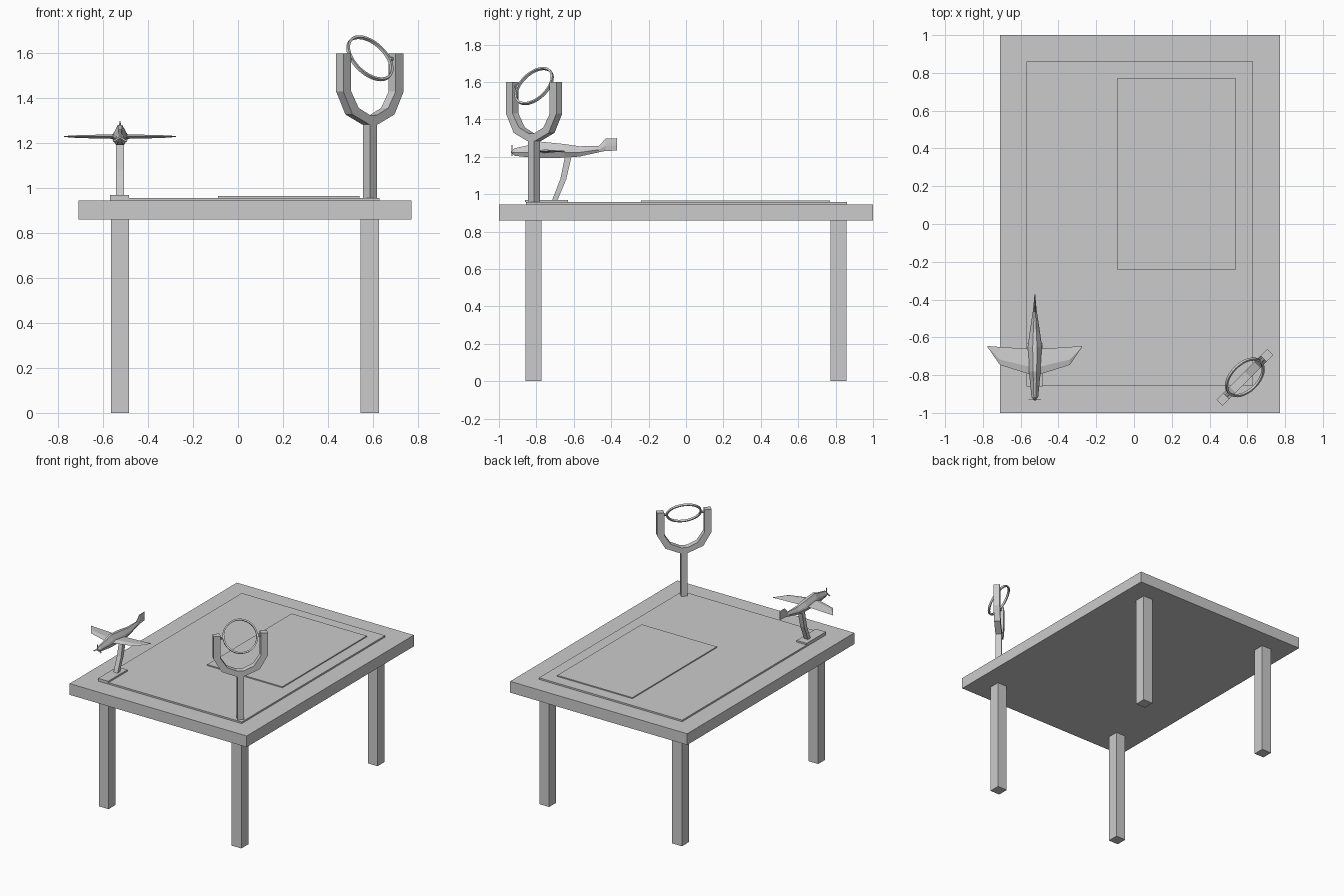
import bpy, bmesh
from math import sin, cos, pi, radians
from mathutils import Matrix, Vector

if "Cube" in bpy.data.objects:
    bpy.data.objects.remove(bpy.data.objects["Cube"])


def loft(name, rings, matrix=None, closed=False):
    """Skin a list of equal-length point rings; cap the ends unless closed."""
    bm = bmesh.new()
    vs = [[bm.verts.new(p) for p in r] for r in rings]
    n = len(rings[0])
    pairs = list(zip(vs, vs[1:])) + ([(vs[-1], vs[0])] if closed else [])
    for a, b in pairs:
        for i in range(n):
            j = (i + 1) % n
            bm.faces.new((a[i], a[j], b[j], b[i]))
    if not closed:
        bm.faces.new(vs[0][::-1])
        bm.faces.new(vs[-1])
    bmesh.ops.recalc_face_normals(bm, faces=bm.faces)
    if matrix:
        bm.transform(matrix)
        bm.normal_update()
    me = bpy.data.meshes.new(name)
    bm.to_mesh(me)
    bm.free()
    ob = bpy.data.objects.new(name, me)
    bpy.context.collection.objects.link(ob)
    return ob


def box(name, x0, x1, y0, y1, z0, z1, matrix=None):
    rect = [(x0, y0), (x1, y0), (x1, y1), (x0, y1)]
    return loft(name, [[(x, y, z) for x, y in rect] for z in (z0, z1)], matrix)


# Table top and legs
box("table_top", -0.71, 0.773, -1, 1, 0.86, 0.945)
for fb, y in (("front", -0.815), ("back", 0.815)):
    for lr, x in (("left", -0.525), ("right", 0.587)):
        box(f"{fb}_{lr}_leg", x - 0.041, x + 0.041, y - 0.042, y + 0.042, 0, 0.86)

# Desk mat and the sheet lying on it
box("desk_mat", -0.57, 0.63, -0.855, 0.86, 0.945, 0.957)
box("sheet", -0.09, 0.54, -0.24, 0.77, 0.957, 0.965)

# Model aircraft stand (local x = 0 on the aircraft axis)
AX = Matrix.Translation((-0.525, 0, 0))
box("aircraft_stand_base", -0.045, 0.04, -0.86, -0.63, 0.957, 0.969, AX)
column = [(-0.717, -0.688, 0.965), (-0.672, -0.64, 1.08), (-0.645, -0.61, 1.21)]
loft("aircraft_stand_column",
     [[(-0.017, a, z), (0.017, a, z), (0.017, b, z), (-0.017, b, z)] for a, b, z in column], AX)

# Fuselage: octagonal sections (y, half width, bottom, top)
sections = [(-0.935, 0.004, 1.222, 1.230), (-0.915, 0.018, 1.205, 1.246),
            (-0.83, 0.026, 1.196, 1.264), (-0.78, 0.032, 1.193, 1.281),
            (-0.65, 0.038, 1.195, 1.268), (-0.57, 0.027, 1.201, 1.256),
            (-0.465, 0.011, 1.224, 1.258), (-0.43, 0.007, 1.231, 1.297),
            (-0.37, 0.002, 1.233, 1.299)]
shape = [(0.3, 1), (0.85, 0.62), (1, 0.4), (0.5, 0), (-0.5, 0), (-1, 0.4), (-0.85, 0.62), (-0.3, 1)]
loft("fuselage", [[(w * u, y, lo + (hi - lo) * v) for u, v in shape]
                  for y, w, lo, hi in sections], AX)

# Wings: (x, leading y, trailing y, z low, z high)
ribs = [(0.0, -0.80, -0.665, 1.218, 1.240), (0.045, -0.79, -0.66, 1.220, 1.239),
        (0.185, -0.746, -0.651, 1.223, 1.236), (0.25, -0.652, -0.646, 1.228, 1.232)]
for side, s in (("left", -1), ("right", 1)):
    loft(f"{side}_wing", [[(s * x, a, (l + h) / 2), (s * x, a * .7 + b * .3, h),
                           (s * x, b, (l + h) / 2), (s * x, a * .7 + b * .3, l)]
                          for x, a, b, l, h in ribs], AX)

# Propeller blades
for i in range(3):
    spin = AX @ Matrix.Translation((0, -0.93, 1.226)) @ Matrix.Rotation(i * 2 * pi / 3, 4, 'Y')
    box(f"propeller_blade_{i + 1}", -0.004, 0.004, -0.002, 0.002, 0, 0.036, spin)

# Ring stand: post and U-shaped yoke, turned 45 degrees (local x across the yoke)
ST = Matrix.Translation((0.587, -0.812, 0)) @ Matrix.Rotation(radians(45), 4, 'Z')
box("ring_post", -0.0225, 0.0225, -0.0225, 0.0225, 0.957, 1.30, ST)
outer = [(0.19, 1.60), (0.19, 1.43), (0.132, 1.328), (0.026, 1.283)]
inner = [(0.022, 1.325), (0.093, 1.357), (0.14, 1.43), (0.14, 1.60)]


def mirrored(pts):
    return [(-x, z) for x, z in pts[::-1]]


yoke = outer + mirrored(outer) + mirrored(inner) + inner
loft("yoke", [[(x, y, z) for x, z in yoke] for y in (-0.0225, 0.0225)], ST)

# Pivot pins
for side, s in (("left", -1), ("right", 1)):
    loft(f"{side}_pivot", [[(s * x, 0.009 * cos(k * pi / 4), 1.575 + 0.009 * sin(k * pi / 4))
                            for k in range(8)] for x in (0.118, 0.145)], ST)

# Tilted open ring
TILT = ST @ Matrix.Translation((0, 0, 1.578)) @ Matrix.Rotation(radians(53), 4, 'X')
band = [(0.112, -0.007), (0.123, -0.007), (0.123, 0.007), (0.112, 0.007)]
N = 32
ring = loft("ring", [[(r * cos(k * 2 * pi / N), r * sin(k * 2 * pi / N), z) for r, z in band]
                     for k in range(N)], TILT, closed=True)
bpy.context.view_layer.objects.active = ring
ring.select_set(True)
bpy.ops.object.shade_smooth_by_angle(angle=radians(30))
